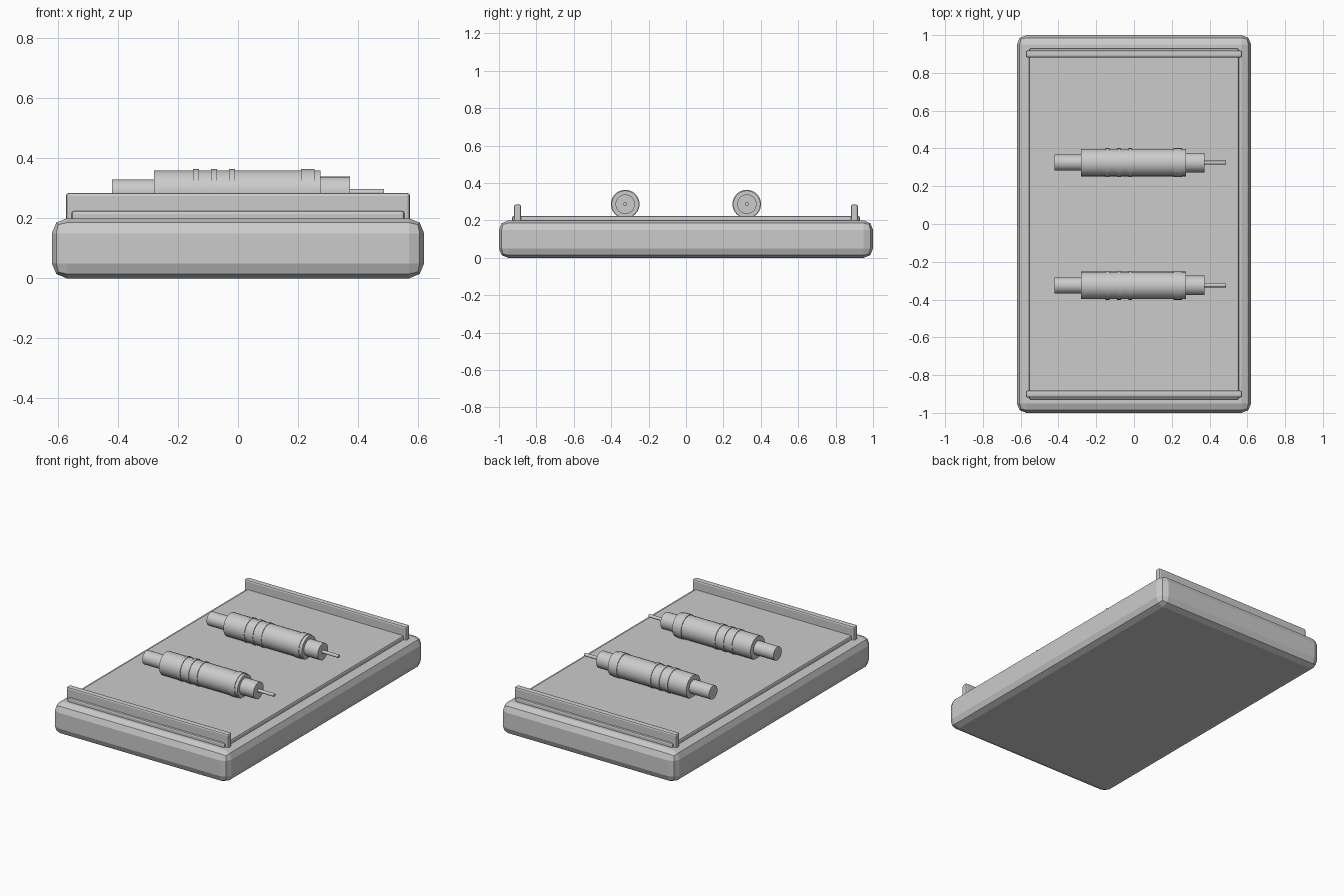
import bpy, bmesh, math

if "Cube" in bpy.data.objects:
    bpy.data.objects.remove(bpy.data.objects["Cube"])

grey = bpy.data.materials.new("plain_grey")
grey.diffuse_color = (0.6, 0.6, 0.6, 1)
grey.use_nodes = True
grey.node_tree.nodes["Principled BSDF"].inputs["Base Color"].default_value = grey.diffuse_color


def finish(bm, name):
    bmesh.ops.recalc_face_normals(bm, faces=bm.faces)
    me = bpy.data.meshes.new(name)
    bm.to_mesh(me)
    bm.free()
    me.materials.append(grey)
    ob = bpy.data.objects.new(name, me)
    bpy.context.collection.objects.link(ob)
    return ob


def rounded_box(name, size, centre, bevel, segments=2):
    bm = bmesh.new()
    bmesh.ops.create_cube(bm, size=1)
    for v in bm.verts:
        v.co = [c * s + o for c, s, o in zip(v.co, size, centre)]
    bmesh.ops.bevel(bm, geom=bm.edges[:], offset=bevel, segments=segments,
                    profile=0.5, affect='EDGES')
    return finish(bm, name)


def lathe_x(name, profile, y, z, sides=24):
    """Revolve (x, radius) points around a line along x, capping both ends."""
    bm = bmesh.new()
    rings = []
    for x, r in profile:
        rings.append([bm.verts.new((x, y + r * math.cos(2 * math.pi * i / sides),
                                    z + r * math.sin(2 * math.pi * i / sides)))
                      for i in range(sides)])
    for a, b in zip(rings, rings[1:]):
        for i in range(sides):
            j = (i + 1) % sides
            bm.faces.new((a[i], a[j], b[j], b[i]))
    bm.faces.new(rings[0])
    bm.faces.new(rings[-1])
    ob = finish(bm, name)
    bpy.context.view_layer.objects.active = ob
    ob.select_set(True)
    bpy.ops.object.shade_smooth_by_angle(angle=math.radians(30))
    ob.select_set(False)


# Tray slab and raised top panel
rounded_box("base", (1.24, 2.0, 0.2), (0, 0, 0.1), 0.05)
rounded_box("top_panel", (1.11, 1.86, 0.05), (0, 0, 0.2), 0.01)

# Stepped barrel: plug, body with raised bands, collar and pin
barrel = [(-0.42, 0.043), (-0.28, 0.043), (-0.28, 0.073)]
for start, end in ((-0.15, -0.13), (-0.09, -0.07), (-0.03, -0.01), (0.21, 0.255)):
    barrel += [(start, 0.073), (start, 0.077), (end, 0.077), (end, 0.073)]
barrel += [(0.275, 0.073), (0.275, 0.052), (0.373, 0.052), (0.373, 0.01), (0.487, 0.01)]

for side, label in ((-1, "front"), (1, "back")):
    # End rail
    rounded_box(label + "_rail", (1.146, 0.038, 0.095), (0, side * 0.9, 0.2375), 0.01)
    lathe_x(label + "_barrel", barrel, side * 0.325, 0.287)
